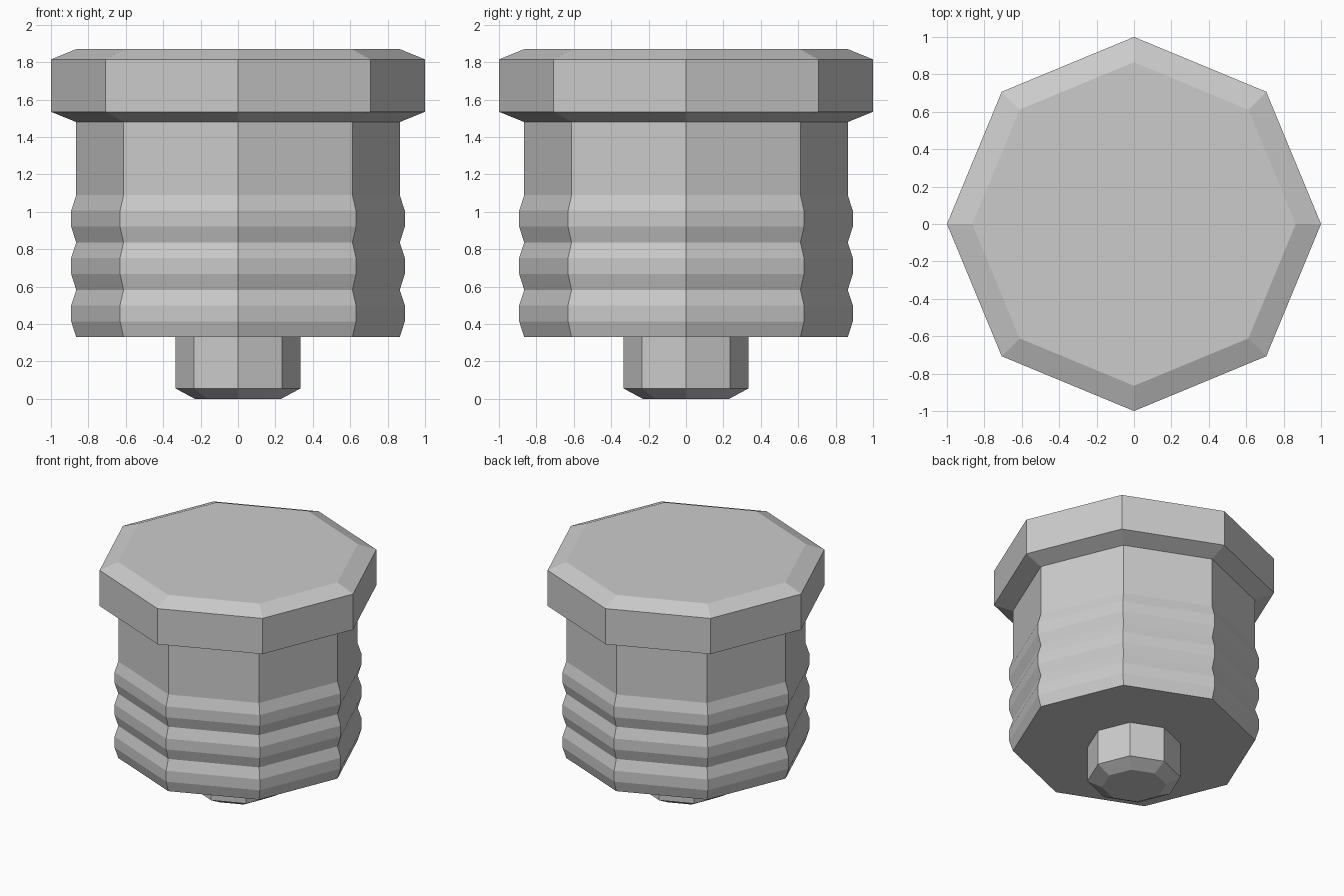
import bpy, bmesh
from math import cos, sin, pi

if "Cube" in bpy.data.objects:
    bpy.data.objects.remove(bpy.data.objects["Cube"])

SIDES = 8


def lathe(name, profile, cap_bottom=False, cap_top=False):
    """Octagonal turned part from (radius, z) points listed bottom to top."""
    bm = bmesh.new()
    rings = [[bm.verts.new((r * cos(2 * pi * i / SIDES), r * sin(2 * pi * i / SIDES), z))
              for i in range(SIDES)] for r, z in profile]
    for low, high in zip(rings, rings[1:]):
        for i in range(SIDES):
            j = (i + 1) % SIDES
            bm.faces.new((low[i], low[j], high[j], high[i]))
    if cap_bottom:
        bm.faces.new(rings[0][::-1])
    if cap_top:
        bm.faces.new(rings[-1])
    mesh = bpy.data.meshes.new(name)
    bm.to_mesh(mesh)
    bm.free()
    obj = bpy.data.objects.new(name, mesh)
    bpy.context.collection.objects.link(obj)
    return obj


# Contact stud at the bottom
lathe("bottom_stud", [(0.23, 0), (0.333, 0.055), (0.333, 0.33)], cap_bottom=True)

# Body with three thread-like ridges
body = [(0.865, 0.33)]
for k in range(3):
    z = 0.33 + k * 0.253
    body += [(0.892, z + 0.085), (0.892, z + 0.17), (0.865, z + 0.253)]
body.append((0.865, 1.48))
lathe("ridged_body", body, cap_bottom=True)

# Wide chamfered cap
lathe("cap", [(0.865, 1.48), (1, 1.535), (1, 1.815), (0.865, 1.87)], cap_top=True)
